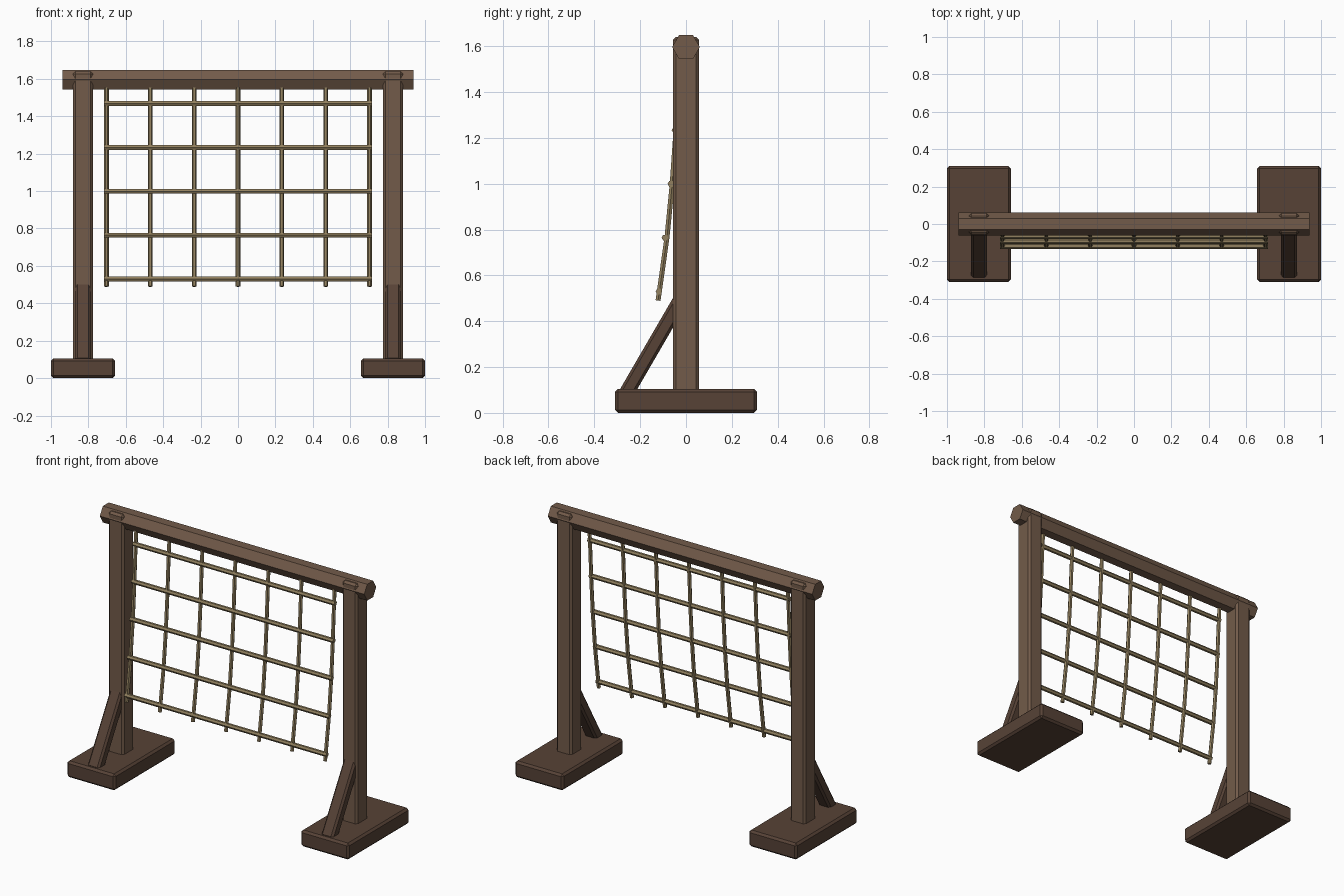
import bpy, bmesh
from math import pi, atan2, hypot
from mathutils import Matrix, Vector

if "Cube" in bpy.data.objects:
    bpy.data.objects.remove(bpy.data.objects["Cube"])


def material(name, rgb):
    m = bpy.data.materials.new(name)
    m.diffuse_color = (*rgb, 1)
    m.use_nodes = True
    m.node_tree.nodes["Principled BSDF"].inputs["Base Color"].default_value = m.diffuse_color
    return m


WOOD = material("wood", (0.17, 0.105, 0.068))
DARK = material("dark_wood", (0.095, 0.055, 0.037))
ROPE = material("rope", (0.29, 0.22, 0.115))


def finish(name, bm, mat):
    mesh = bpy.data.meshes.new(name)
    bm.to_mesh(mesh)
    bm.free()
    mesh.materials.append(mat)
    ob = bpy.data.objects.new(name, mesh)
    bpy.context.collection.objects.link(ob)
    return ob


def chamfered_box(name, centre, size, chamfer, mat, tilt=0):
    bm = bmesh.new()
    bmesh.ops.create_cube(bm, size=1, matrix=Matrix.Diagonal((*size, 1)))
    bmesh.ops.bevel(bm, geom=bm.edges[:], offset=chamfer, segments=1,
                    affect='EDGES', profile=0.5)
    bm.transform(Matrix.Translation(centre) @ Matrix.Rotation(tilt, 4, 'X'))
    return finish(name, bm, mat)


def rod_x(name, centre, length, radius, sides, mat):
    bm = bmesh.new()
    # corners point to the front and back
    spin = Matrix.Rotation(pi / 2, 4, 'Y') @ Matrix.Rotation(pi / 2, 4, 'Z')
    bmesh.ops.create_cone(bm, cap_ends=True, segments=sides, radius1=radius,
                          radius2=radius, depth=length,
                          matrix=Matrix.Translation(centre) @ spin)
    # orient hexagon so its flats are exactly on top and bottom
    top = max(v.co.z for v in bm.verts)
    if sum(abs(v.co.z - top) < 1e-5 for v in bm.verts) < 4:
        bmesh.ops.rotate(bm, verts=bm.verts, cent=centre,
                         matrix=Matrix.Rotation(pi / 6, 3, 'X'))
    return finish(name, bm, mat)


# Feet, posts and diagonal braces on both sides
low, high = Vector((0, -0.264, 0.08)), Vector((0, -0.02, 0.50))
run = high - low
for side, sx in (("left", -1), ("right", 1)):
    x = 0.829 * sx
    chamfered_box(side + "_foot", (x, 0, 0.0525), (0.342, 0.62, 0.105), 0.013, DARK)
    chamfered_box(side + "_post", (x, 0, 0.86), (0.108, 0.114, 1.56), 0.013, WOOD)
    mid = (low + high) / 2
    chamfered_box(side + "_brace", (x, mid.y, mid.z),
                  (0.084, 0.065, hypot(run.y, run.z)), 0.012, DARK,
                  -atan2(run.y, run.z))

# Hexagonal top beam
rod_x("top_beam", (0, 0, 1.596), 1.875, 0.0605, 6, WOOD)

# Hanging ropes, swinging forward at the bottom
path = [(-0.122, 0.49), (-0.083, 0.765), (-0.06, 1.0), (-0.046, 1.2),
        (-0.035, 1.41), (-0.024, 1.58)]
for i in range(7):
    curve = bpy.data.curves.new("hanging_rope", 'CURVE')
    curve.dimensions = '3D'
    curve.bevel_depth = 0.0125
    curve.bevel_resolution = 1
    curve.use_fill_caps = True
    spline = curve.splines.new('POLY')
    spline.points.add(len(path) - 1)
    for p, (y, z) in zip(spline.points, path):
        p.co = ((i - 3) * 0.2345, y, z, 1)
    spline.use_smooth = False
    curve.materials.append(ROPE)
    ob = bpy.data.objects.new(f"hanging_rope_{i + 1}", curve)
    bpy.context.collection.objects.link(ob)

# Cross ropes
for i, y in enumerate((-0.118, -0.092, -0.066, -0.048, -0.035)):
    rod_x(f"cross_rope_{i + 1}", (0, y, 0.53 + 0.2345 * i), 1.432, 0.0145, 6, ROPE)
